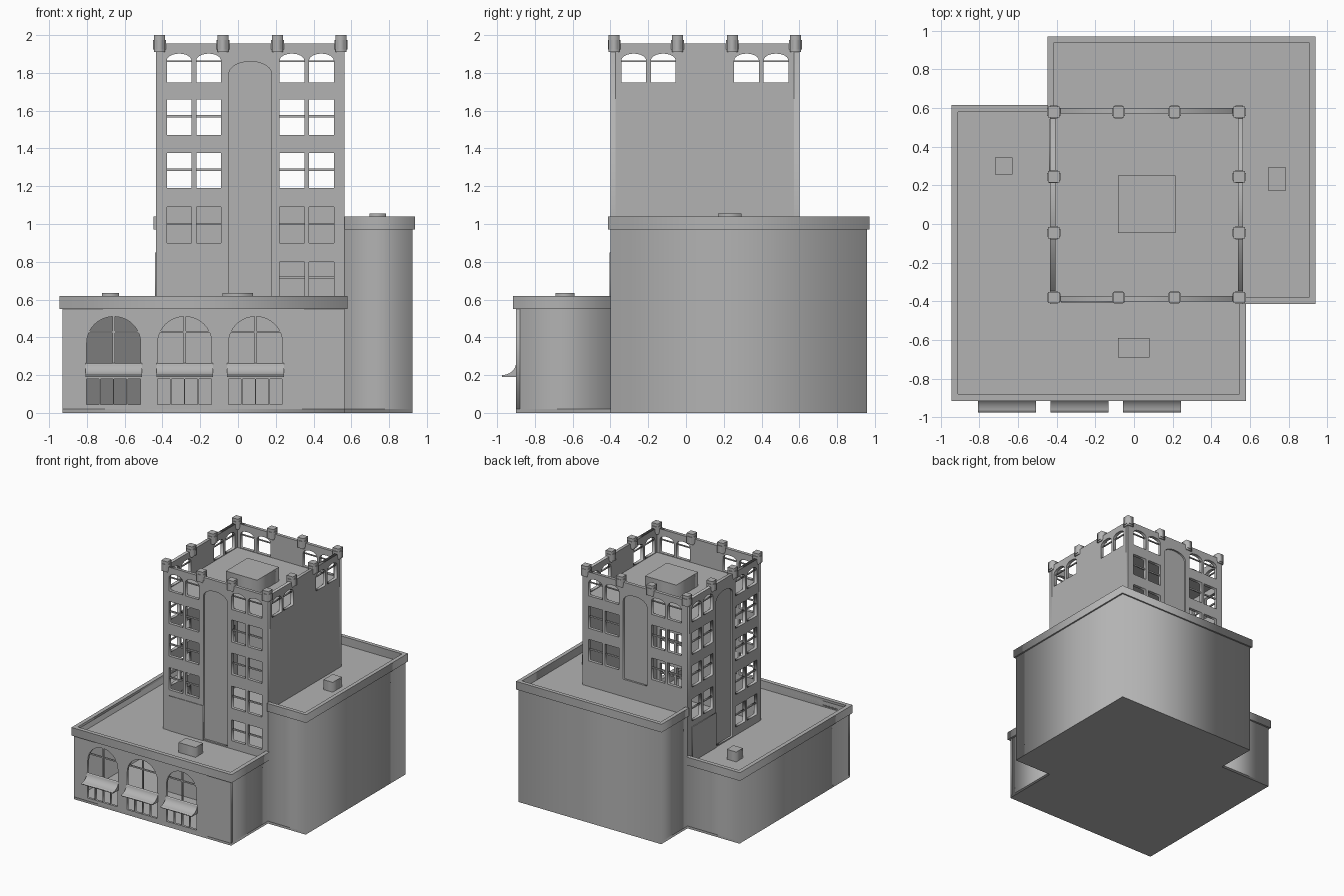
import bpy
import math
from mathutils import Matrix, Vector

cube = bpy.data.objects.get("Cube")
if cube:
    bpy.data.objects.remove(cube, do_unlink=True)

grey = bpy.data.materials.new("stone_grey")
grey.use_nodes = True
STONE = (0.45, 0.45, 0.45, 1)
grey.diffuse_color = STONE
grey.node_tree.nodes["Principled BSDF"].inputs["Base Color"].default_value = STONE


def plate(name, outlines, depth, matrix):
    """Flat shape with holes, extruded from local z = 0 to depth, then placed."""
    curve = bpy.data.curves.new(name, "CURVE")
    curve.dimensions = "2D"
    curve.fill_mode = "BOTH"
    curve.extrude = depth / 2
    for pts in outlines:
        spline = curve.splines.new("POLY")
        spline.points.add(len(pts) - 1)
        for p, (a, b) in zip(spline.points, pts):
            p.co = (a, b, 0, 1)
        spline.use_cyclic_u = True
    temp = bpy.data.objects.new(name, curve)
    bpy.context.collection.objects.link(temp)
    bpy.context.view_layer.update()
    mesh = bpy.data.meshes.new_from_object(temp.evaluated_get(bpy.context.evaluated_depsgraph_get()))
    bpy.data.objects.remove(temp, do_unlink=True)
    mesh.transform(matrix @ Matrix.Translation((0, 0, depth / 2)))
    mesh.materials.clear()
    mesh.materials.append(grey)
    obj = bpy.data.objects.new(name, mesh)
    bpy.context.collection.objects.link(obj)
    return obj


def rect(a0, a1, b0, b1):
    return [(a0, b0), (a1, b0), (a1, b1), (a0, b1)]


def arched(a0, a1, b0, spring, top, n=12):
    mid, half = (a0 + a1) / 2, (a1 - a0) / 2
    arc = [(mid + half * math.cos(math.pi * i / n), spring + (top - spring) * math.sin(math.pi * i / n))
           for i in range(n + 1)]
    return [(a0, b0), (a1, b0)] + arc


def prism(name, outline, z0, z1):
    return plate(name, [outline], z1 - z0, Matrix.Translation((0, 0, z0)))


def box(name, x0, x1, y0, y1, z0, z1):
    return prism(name, rect(x0, x1, y0, y1), z0, z1)


def band(name, path, out, inn, z0, z1):
    """Mitred strip along a right-angled clockwise path."""
    pts = [Vector(p) for p in path]
    normals = []
    for p, q in zip(pts, pts[1:]):
        d = (q - p).normalized()
        normals.append(Vector((-d.y, d.x)))
    shift = [normals[0]] + [m + n for m, n in zip(normals, normals[1:])] + [normals[-1]]
    outer = [tuple(p + s * out) for p, s in zip(pts, shift)]
    inner = [tuple(p - s * inn) for p, s in zip(pts, shift)]
    return prism(name, outer + inner[::-1], z0, z1)


def facing(angle, cx, cy, dist):
    """Frame of a wall: local x along it, local y up, local z outward."""
    stand = Matrix.Rotation(math.pi / 2, 4, "X")
    return Matrix.Translation((cx, cy, 0)) @ Matrix.Rotation(angle, 4, "Z") @ Matrix.Translation((0, -dist, 0)) @ stand


def inward(frame, d):
    return frame @ Matrix.Translation((0, 0, -d))


# Ground slab and low shop block
L, R, F, B = -0.93, 0.565, -0.90, 0.60
TL, TR, TF, TB = -0.435, 0.925, -0.40, 0.958
box_front = [(L, F), (R, F), (R, TF), (TR, TF), (TR, TB), (TL, TB), (TL, B), (L, B)]
prism("ground_slab", box_front, 0, 0.02)
low_path = [(R, TF), (R, F), (L, F), (L, B), (TL, B)]
band("low_right_wall", [(R, TF), (R, F + 0.02)], 0, 0.02, 0.02, 0.60)
band("low_left_wall", [(L, F + 0.02), (L, B), (TL, B)], 0, 0.02, 0.02, 0.60)
band("low_cornice", low_path, 0.015, 0.02, 0.55, 0.62)
box("low_roof_front", L + 0.01, R - 0.01, F + 0.01, TF, 0.53, 0.55)
box("low_roof_side", L + 0.01, TL, TF, B - 0.01, 0.53, 0.55)

# Shop front with arched windows, small panes and awnings
front = facing(0, 0, 0, -F)
holes = []
for cx in (-0.658, -0.282, 0.093):
    holes.append(arched(cx - 0.143, cx + 0.143, 0.24, 0.37, 0.51, 20))
    for i in range(4):
        a = cx - 0.143 + i * 0.0727
        holes.append(rect(a, a + 0.066, 0.045, 0.18))
    inner = inward(front, 0.015)
    plate("shop_window_mullion", [rect(cx - 0.006, cx + 0.006, 0.24, 0.51)], 0.01, inner)
    plate("shop_window_bar", [rect(cx - 0.13, cx + 0.13, 0.422, 0.434)], 0.009, inner)
    curve = [(0.075 * (1 - math.sin(t)), 0.265 - 0.065 * math.cos(t))
             for t in [i * math.pi / 16 for i in range(9)]]
    profile = [(0, 0.19), (0.075, 0.19)] + curve
    along = Matrix(((0, 0, 1, cx - 0.15), (-1, 0, 0, F), (0, 1, 0, 0), (0, 0, 0, 1)))
    plate("awning", [profile], 0.3, along).data.flip_normals()
plate("shop_front", [rect(L, R, 0.02, 0.60)] + holes, 0.02, inward(front, 0.02))

# Tall rear block
tall_path = [(TL, B), (TL, TB), (TR, TB), (TR, TF), (R, TF)]
band("tall_walls", tall_path, 0, 0.02, 0.02, 1.02)
band("tall_cornice", tall_path, 0.013, 0.02, 0.97, 1.04)
box("tall_roof_side", R, TR - 0.01, TF + 0.01, B, 0.95, 0.97)
box("tall_roof_back", TL + 0.01, TR - 0.01, B, TB - 0.01, 0.95, 0.97)

# Tower walls: window rows as (bottom, top), per left and right pair
CX, CY, T = 0.065, 0.10, 0.028
rows = [(1.47, 1.66), (1.19, 1.375), (0.90, 1.09), (0.62, 0.80)]
sides = [  # name, angle, half width, rows left, rows right, arch bottom
    ("front", 0, 0.5, 3, 4, 0.56),
    ("left", -math.pi / 2, 0.5 - T, 3, 4, 0.56),
    ("back", math.pi, 0.5, 2, 2, 1.12),
    ("right", math.pi / 2, 0.5 - T, 0, 0, None),
]
for name, angle, half, n_left, n_right, arch_base in sides:
    frame = facing(angle, CX, CY, 0.5)
    deep = inward(frame, 0.022)
    cuts = []
    for starts, count in (((-0.442, -0.286), n_left), ((0.155, 0.311), n_right)):
        for a in starts:
            b = a + 0.131
            cuts.append(arched(a, b, 1.75, 1.865, 1.902))
            plate("arched_window_bar", [rect(a, b, 1.858, 1.866)], 0.012, deep)
            for z0, z1 in rows[:count]:
                cuts.append(rect(a, b, z0, z1))
                mid = (z0 + z1) / 2 + 0.005
                plate("window_bar", [rect(a, b, mid - 0.006, mid + 0.006)], 0.012, deep)
    if arch_base:
        niche = arched(-0.113, 0.113, arch_base, 1.795, 1.86, 20)
        cuts.append(niche)
        plate(name + "_niche_back", [niche], 0.012, inward(frame, T))
    if n_right == 4:
        plate(name + "_base_panel", [rect(-0.442, -0.113, 0.55, 0.85)], 0.005, frame)
    plate("tower_%s_wall" % name, [rect(-half, half, 0.02, 1.955)] + cuts, T, inward(frame, T))

# Tower floors, penthouse and vents
box("tower_floor", TL + 0.02, R - 0.02, TF + 0.02, B - 0.02, 0.53, 0.55)
box("tower_roof", TL + 0.02, R - 0.02, TF + 0.02, B - 0.02, 1.72, 1.745)
box("roof_penthouse", -0.083, 0.215, -0.047, 0.25, 1.745, 1.865)
box("front_vent", -0.083, 0.08, -0.69, -0.59, 0.55, 0.635)
box("side_vent", -0.72, -0.63, 0.255, 0.345, 0.55, 0.635)
box("tall_vent", 0.695, 0.783, 0.17, 0.295, 0.97, 1.055)

# Parapet posts with a slim collar
steps = (-0.48, -0.145, 0.145, 0.48)
for u in steps:
    for v in steps:
        if abs(u) > 0.4 or abs(v) > 0.4:
            x, y = CX + u, CY + v
            box("parapet_post", x - 0.029, x + 0.029, y - 0.029, y + 0.029, 1.91, 2.0)
            box("post_collar_x", x - 0.034, x + 0.034, y - 0.02, y + 0.02, 1.925, 1.975)
            box("post_collar_y", x - 0.02, x + 0.02, y - 0.034, y + 0.034, 1.925, 1.975)
